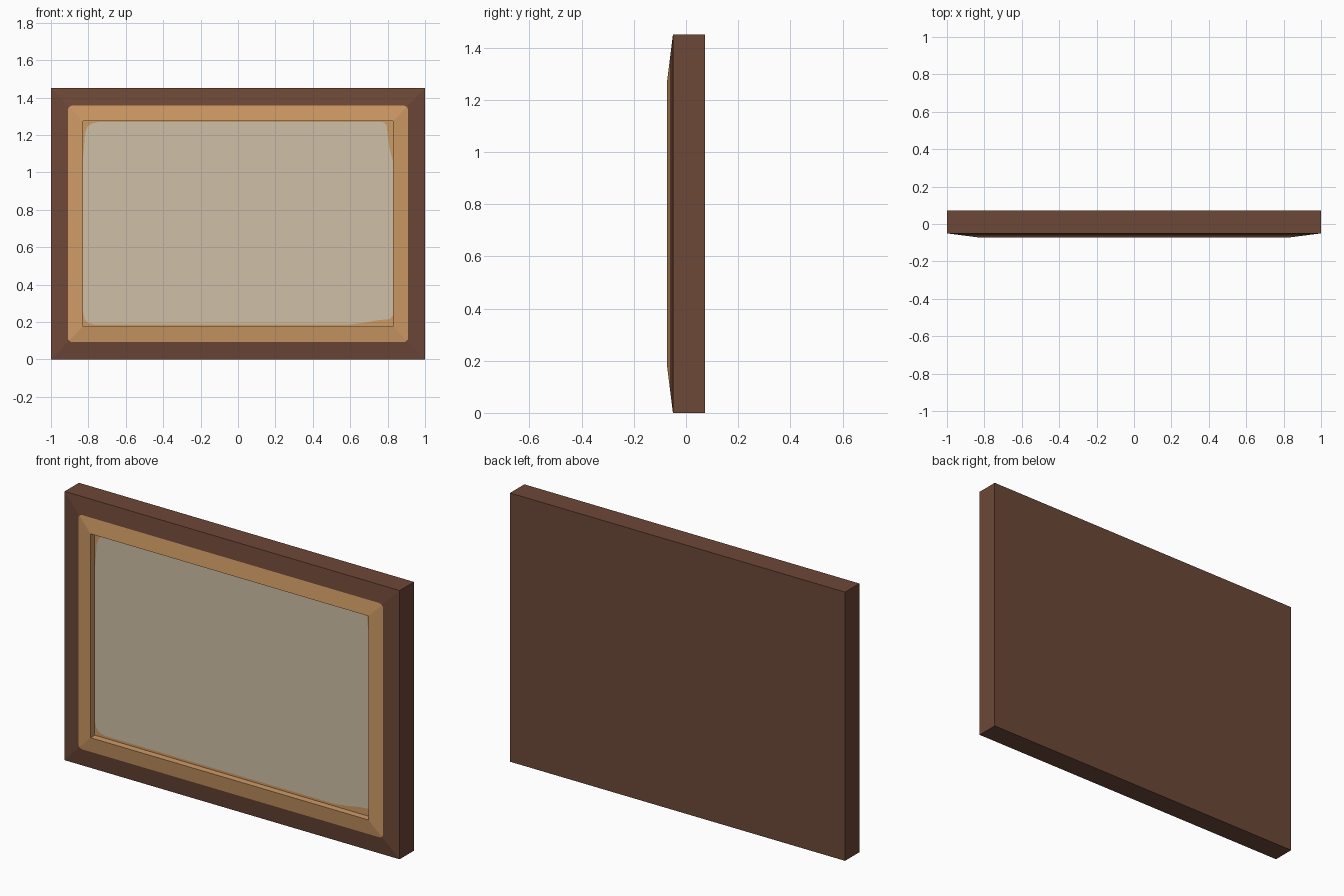
import bpy, bmesh, math

if "Cube" in bpy.data.objects:
    bpy.data.objects.remove(bpy.data.objects["Cube"])

HEIGHT = 1.45
MID = HEIGHT / 2
N = 5                                   # points per corner in every ring


def srgb(r, g, b):
    def lin(c):
        c /= 255
        return c / 12.92 if c <= 0.04045 else ((c + 0.055) / 1.055) ** 2.4
    return (lin(r), lin(g), lin(b), 1)


def material(name, rgb):
    m = bpy.data.materials.new(name)
    m.diffuse_color = srgb(*rgb)
    m.use_nodes = True
    m.node_tree.nodes["Principled BSDF"].inputs["Base Color"].default_value = m.diffuse_color
    return m


BROWN = material("dark_brown_wood", (109, 72, 55))
OCHRE = material("ochre_wood", (206, 154, 101))
CREAM = material("cream_canvas", (207, 192, 167))


def slope_y(x, z):
    """Depth of the front moulding, rising from the outer edge to the inner rim."""
    d = min((1 - abs(x)) / 0.17, z / 0.175, (HEIGHT - z) / 0.175)
    return -0.05 - 0.022 * min(max(d, 0), 1)


def ring(half_x, half_z, radius=0.0, y=None):
    """Counter-clockwise rectangle with N points per (rounded) corner."""
    pts = []
    for k, (sx, sz) in enumerate([(-1, -1), (1, -1), (1, 1), (-1, 1)]):
        for i in range(N):
            a = math.pi + (k + i / (N - 1)) * math.pi / 2
            x = sx * (half_x - radius) + radius * math.cos(a)
            z = MID + sz * (half_z - radius) + radius * math.sin(a)
            pts.append((x, slope_y(x, z) if y is None else y, z))
    return pts


def build(name, rings, band_mats, mats, cap_first=None, cap_last=None):
    """Bridge successive rings; coincident corner points share a vertex."""
    bm = bmesh.new()
    cache = {}

    def vert(p):
        key = tuple(round(c, 5) for c in p)
        if key not in cache:
            cache[key] = bm.verts.new(p)
        return cache[key]

    def face(pts, mat):
        vs = list(dict.fromkeys(vert(p) for p in pts))
        if len(vs) > 2:
            bm.faces.new(vs).material_index = mat

    for a, b, mat in zip(rings, rings[1:], band_mats):
        for i in range(len(a)):
            j = (i + 1) % len(a)
            face((a[i], a[j], b[j], b[i]), mat)
    if cap_first is not None:
        face(rings[0][::-1], cap_first)
    if cap_last is not None:
        face(rings[-1], cap_last)
    me = bpy.data.meshes.new(name)
    bm.to_mesh(me)
    bm.free()
    for m in mats:
        me.materials.append(m)
    ob = bpy.data.objects.new(name, me)
    bpy.context.collection.objects.link(ob)
    return ob


FLOOR = -0.036
rim = (0.83, 0.55)

# Frame: back, sides, brown outer slope, ochre inner slope, recess walls
build("frame",
      [ring(1, MID, y=0.072), ring(1, MID, y=-0.05), ring(0.91, 0.632, 0.025),
       ring(*rim, y=-0.072), ring(*rim, y=FLOOR)],
      [0, 0, 1, 1], [BROWN, OCHRE], cap_first=0)

# Panel in the recess: cream canvas with worn ochre corners
canvas = [(-.828, .25), (-.82, .215), (-.80, .195), (-.77, .188), (-.70, .187),
          (.60, .187), (.68, .197), (.75, .21), (.81, .215), (.828, .235),
          (.828, 1.06), (.81, 1.13), (.80, 1.20), (.795, 1.25), (.78, 1.268),
          (-.74, 1.27), (-.78, 1.262), (-.805, 1.245), (-.818, 1.21), (-.828, 1.08)]
build("canvas_panel",
      [ring(*rim, y=FLOOR), [(x, FLOOR, z) for x, z in canvas]],
      [1], [CREAM, OCHRE], cap_last=0)
